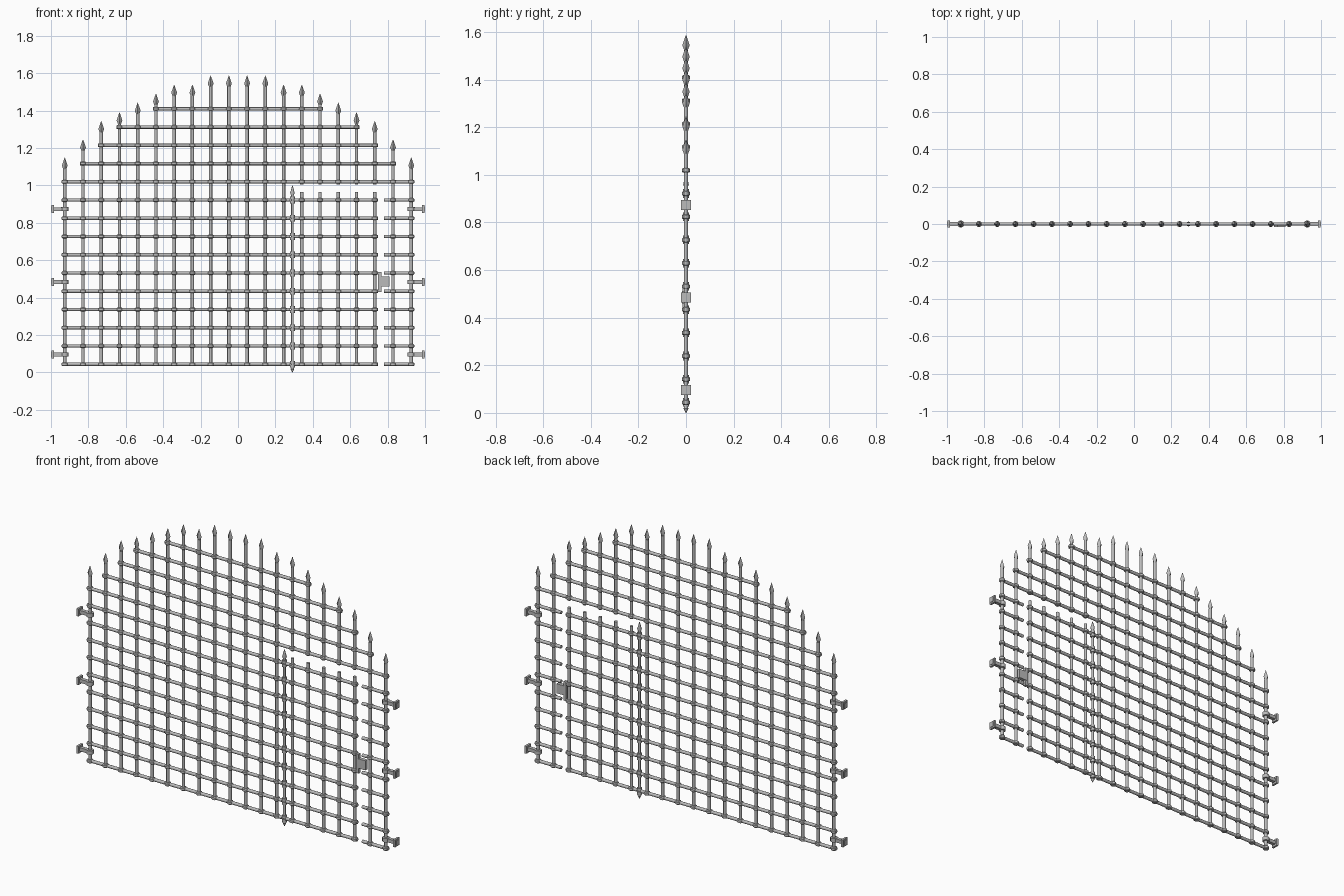
import bpy, bmesh, math
from mathutils import Matrix, Vector

cube = bpy.data.objects.get("Cube")
if cube:
    bpy.data.objects.remove(cube, do_unlink=True)

iron = bpy.data.materials.new("grey iron")
iron.use_nodes = True
grey = (0.5, 0.5, 0.5, 1)
iron.diffuse_color = grey
iron.node_tree.nodes["Principled BSDF"].inputs["Base Color"].default_value = grey

STEP = 0.0975
R = 0.009
POST_X = 0.291


def lathe(bm, start, axis, profile, sides=12):
    """Turned part: profile is (distance along axis, radius)."""
    rot = Vector((0, 0, 1)).rotation_difference(Vector(axis)).to_matrix()
    rings = []
    for d, r in profile:
        ring = []
        for k in range(sides):
            a = math.tau * k / sides
            p = Vector((r * math.cos(a), r * math.sin(a), d))
            ring.append(bm.verts.new(Vector(start) + rot @ p))
        rings.append(ring)
    for a, b in zip(rings, rings[1:]):
        for k in range(sides):
            n = (k + 1) % sides
            bm.faces.new((a[k], a[n], b[n], b[k]))
    bm.faces.new(rings[0][::-1])
    bm.faces.new(rings[-1])


def box(bm, centre, size):
    bmesh.ops.create_cube(bm, size=1, matrix=Matrix.Translation(centre) @ Matrix.Diagonal((*size, 1)))


def finish(name, bm):
    mesh = bpy.data.meshes.new(name)
    bm.to_mesh(mesh)
    bm.free()
    mesh.materials.append(iron)
    obj = bpy.data.objects.new(name, mesh)
    bpy.context.collection.objects.link(obj)
    bpy.ops.object.select_all(action='DESELECT')
    obj.select_set(True)
    bpy.context.view_layer.objects.active = obj
    bpy.ops.object.shade_smooth_by_angle(angle=math.radians(35))


def rod(bm, start, axis, length):
    lathe(bm, start, axis, [(0, R), (length, R)])


def spear(bm, x, tip):
    lathe(bm, (x, 0, tip - 0.06), (0, 0, 1),
          [(0, R), (0.018, 0.0155), (0.06, 0.0008)], 4)


def collar(bm, x, z):
    lathe(bm, (x, 0, z - 0.01), (0, 0, 1),
          [(0, 0.012), (0.004, 0.0165), (0.016, 0.0165), (0.02, 0.012)])


bar_x = [(i - 9.5) * STEP for i in range(20)]
half_tips = [1.148, 1.245, 1.343, 1.39, 1.442, 1.49, 1.538, 1.538, 1.587, 1.587]
tips = half_tips + half_tips[::-1]
rail_z = [0.044 + j * STEP for j in range(15)]
upper_reach = [0.942, 0.845, 0.748, 0.65, 0.455]
door_bars = range(13, 18)

# Upright bars with spear tips, interrupted over the door
uprights, spears, door = bmesh.new(), bmesh.new(), bmesh.new()
for i, (x, tip) in enumerate(zip(bar_x, tips)):
    base = 1.005 if i in door_bars else 0.036
    rod(uprights, (x, 0, base), (0, 0, 1), tip - 0.058 - base)
    spear(spears, x, tip)
    if i in door_bars:
        rod(door, (x, 0, 0.036), (0, 0, 1), 0.928)
finish("upright_bars", uprights)
finish("spear_tips", spears)

# Rails: split around the door below, full arched spans above
rails, collars, knuckles = bmesh.new(), bmesh.new(), bmesh.new()
for j, z in enumerate(rail_z):
    if j < 10:
        reach = 0.942
        rod(rails, (-reach, 0, z), (1, 0, 0), reach + POST_X - 0.012)
        rod(rails, (0.78, 0, z), (1, 0, 0), reach - 0.78)
        rod(door, (POST_X + 0.012, 0, z), (1, 0, 0), 0.748 - POST_X - 0.012)
        # Interlocking hinge sleeves
        for dz in (-0.01, 0.01):
            lathe(knuckles, (POST_X, 0, z + dz - 0.008), (0, 0, 1), [(0, 0.013), (0.016, 0.013)])
    else:
        reach = upper_reach[j - 10]
        rod(rails, (-reach, 0, z), (1, 0, 0), 2 * reach)
    for i, x in enumerate(bar_x):
        if abs(x) < reach:
            collar(door if j < 10 and i in door_bars else collars, x, z)
finish("rails", rails)
finish("crossing_collars", collars)
finish("hinge_sleeves", knuckles)
finish("door_grille", door)

# Hinge post pointed at both ends
bm = bmesh.new()
lathe(bm, (POST_X, 0, 0), (0, 0, 1),
      [(0, 0.001), (0.018, 0.01), (0.03, 0.007), (0.945, 0.007), (0.96, 0.012), (1.0, 0.001)])
finish("hinge_post", bm)

# Lock: strike plate and case
bm = bmesh.new()
box(bm, (0.757, -0.006, 0.483), (0.018, 0.018, 0.108))
box(bm, (0.784, -0.006, 0.486), (0.05, 0.02, 0.054))
finish("lock", bm)

# Wall brackets on both sides: clamp, arm, plate and raised boss
for name, s in (("left", 1), ("right", -1)):
    bm = bmesh.new()
    for z in (0.096, 0.484, 0.873):
        box(bm, (s * 0.991, 0, z), (0.012, 0.04, 0.042))
        box(bm, (s * 0.9985, 0, z), (0.003, 0.024, 0.026))
        box(bm, (s * 0.9555, 0, z), (0.063, 0.02, 0.02))
        lathe(bm, (s * bar_x[19], 0, z - 0.011), (0, 0, 1), [(0, 0.019), (0.022, 0.019)])
    finish(name + "_wall_brackets", bm)
